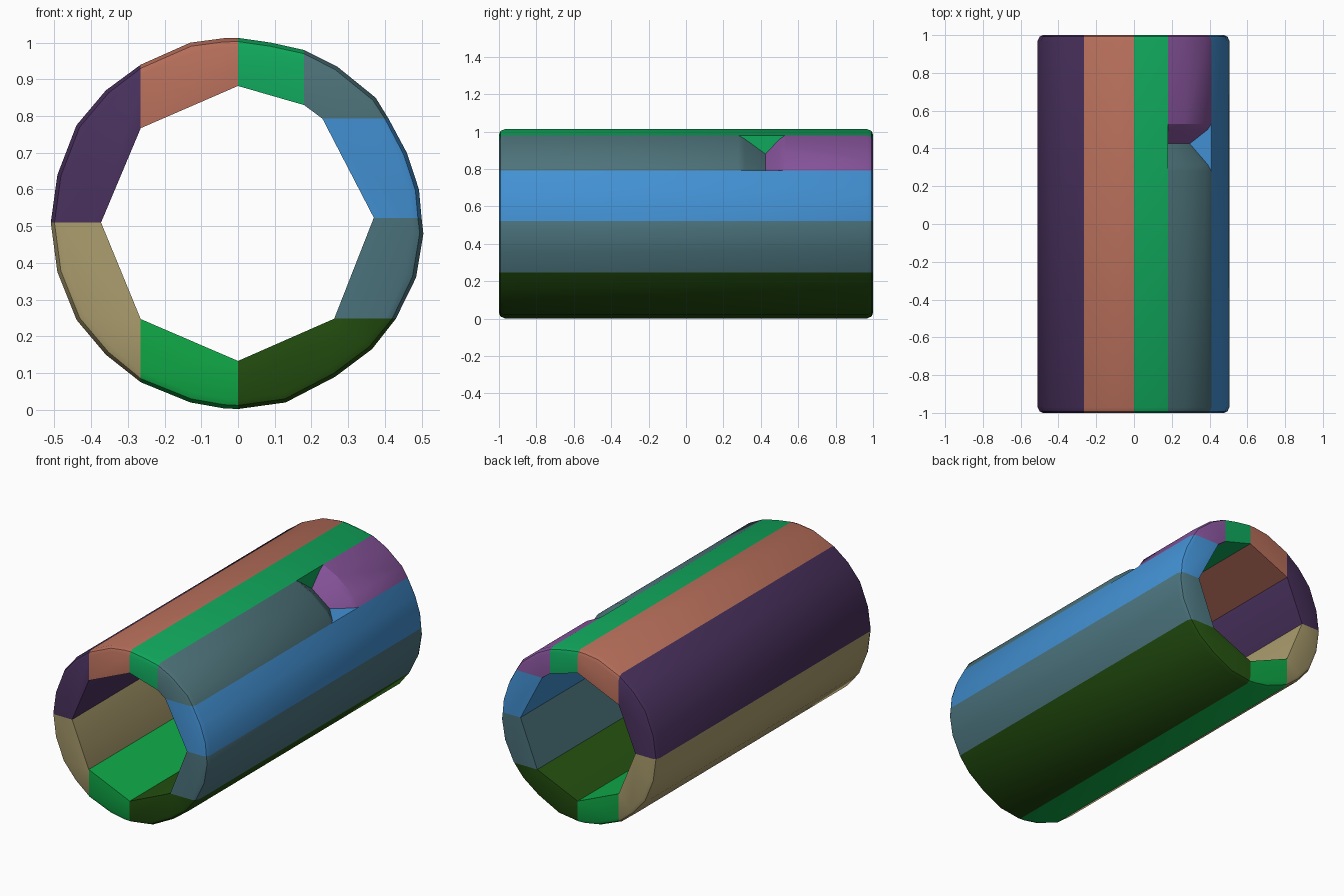
import bpy, bmesh, math
from mathutils import Vector

if "Cube" in bpy.data.objects:
    bpy.data.objects.remove(bpy.data.objects["Cube"])

CENTRE = Vector((0.0, 0.507))


def material(name, rgb):
    m = bpy.data.materials.new(name)
    lin = [(c / 255 / 12.92) if c < 11 else ((c / 255 + 0.055) / 1.055) ** 2.4 for c in rgb]
    m.diffuse_color = (*lin, 1)
    m.use_nodes = True
    m.node_tree.nodes["Principled BSDF"].inputs["Base Color"].default_value = m.diffuse_color
    return m


def pull_in(outer, inner, d):
    """Move the outer arc inwards by d, its two ends sliding along the joints."""
    res = []
    for i, p in enumerate(outer):
        goal = inner[-1] if i == 0 else inner[0] if i == len(outer) - 1 else CENTRE
        res.append(p + (goal - p).normalized() * d)
    return res


def loft(name, sections, mat):
    """Solid through a list of (y, profile) sections."""
    bm = bmesh.new()
    rings = [[bm.verts.new((p.x, y, p.y)) for p in prof] for y, prof in sections]
    n = len(rings[0])
    for a, b in zip(rings, rings[1:]):
        for i in range(n):
            j = (i + 1) % n
            bm.faces.new((a[i], a[j], b[j], b[i]))
    bm.faces.new(rings[0])
    bm.faces.new(rings[-1])
    bmesh.ops.recalc_face_normals(bm, faces=bm.faces)
    me = bpy.data.meshes.new(name)
    bm.to_mesh(me)
    bm.free()
    me.materials.append(mat)
    ob = bpy.data.objects.new(name, me)
    bpy.context.collection.objects.link(ob)
    bpy.context.view_layer.objects.active = ob
    ob.select_set(True)
    bpy.ops.object.shade_smooth_by_angle(angle=math.radians(32))
    ob.select_set(False)


def rounded_end(outer, inner, side):
    """Sections of a rounded rim, from the tip towards the middle."""
    return [(side * y, pull_in(outer, inner, d) + inner)
            for y, d in ((1.0, 0.028), (0.992, 0.010), (0.97, 0.0))]


def stave(name, rgb, outer, inner):
    outer, inner = [Vector(p) for p in outer], [Vector(p) for p in inner]
    front = rounded_end(outer, inner, -1)
    back = rounded_end(outer, inner, 1)[::-1]
    loft(name, front + back, material(name + " colour", rgb))


# Full-length staves of the tube wall
stave("roof_left_stave", (182, 110, 90),
      [(-0.265, 0.94), (-0.13, 1.0), (-0.04, 1.012), (0, 1.013)], [(0, 0.882), (-0.265, 0.767)])
stave("roof_middle_stave", (16, 168, 92),
      [(0, 1.013), (0.09, 1.0), (0.18, 0.98)], [(0.18, 0.83), (0, 0.882)])
stave("upper_left_stave", (72, 48, 92),
      [(-0.51, 0.51), (-0.492, 0.64), (-0.44, 0.775), (-0.36, 0.87), (-0.265, 0.94)],
      [(-0.265, 0.767), (-0.373, 0.51)])
stave("lower_left_stave", (172, 158, 110),
      [(-0.265, 0.075), (-0.36, 0.15), (-0.44, 0.245), (-0.492, 0.375), (-0.51, 0.51)],
      [(-0.373, 0.51), (-0.265, 0.247)])
stave("floor_left_stave", (16, 172, 72),
      [(0, 0.002), (-0.04, 0.004), (-0.13, 0.02), (-0.265, 0.075)], [(-0.265, 0.247), (0, 0.133)])
stave("floor_right_stave", (36, 80, 16),
      [(0.43, 0.248), (0.365, 0.165), (0.265, 0.09), (0.13, 0.02), (0, 0.002)],
      [(0, 0.133), (0.262, 0.248)])
stave("lower_right_stave", (76, 116, 126),
      [(0.50, 0.523), (0.505, 0.48), (0.485, 0.36), (0.43, 0.248)], [(0.262, 0.248), (0.37, 0.523)])
stave("upper_right_stave", (66, 144, 210),
      [(0.41, 0.793), (0.46, 0.7), (0.493, 0.6), (0.50, 0.523)], [(0.37, 0.523), (0.23, 0.793)])

# Roof right stave: two lengths tapering to a notch between them
outer = [Vector(p) for p in ((0.18, 0.98), (0.27, 0.935), (0.375, 0.85), (0.41, 0.793))]
inner = [Vector(p) for p in ((0.23, 0.793), (0.18, 0.83))]
a, b = Vector((0.18, 0.88)), Vector((0.295, 0.793))
tip = [a.lerp(b, t) for t in (0, 0.33, 0.8, 1)] + inner
near = [p * 1 for p in outer] + inner
shoulder = pull_in(outer, inner, 0.02) + inner
loft("roof_right_front_stave",
     rounded_end(outer, inner, -1) + [(0.28, near), (0.315, shoulder), (0.425, tip)],
     material("roof_right_front colour", (77, 115, 122)))
loft("roof_right_back_stave",
     [(0.425, tip), (0.50, shoulder), (0.53, near)] + rounded_end(outer, inner, 1)[::-1],
     material("roof_right_back colour", (132, 82, 152)))
